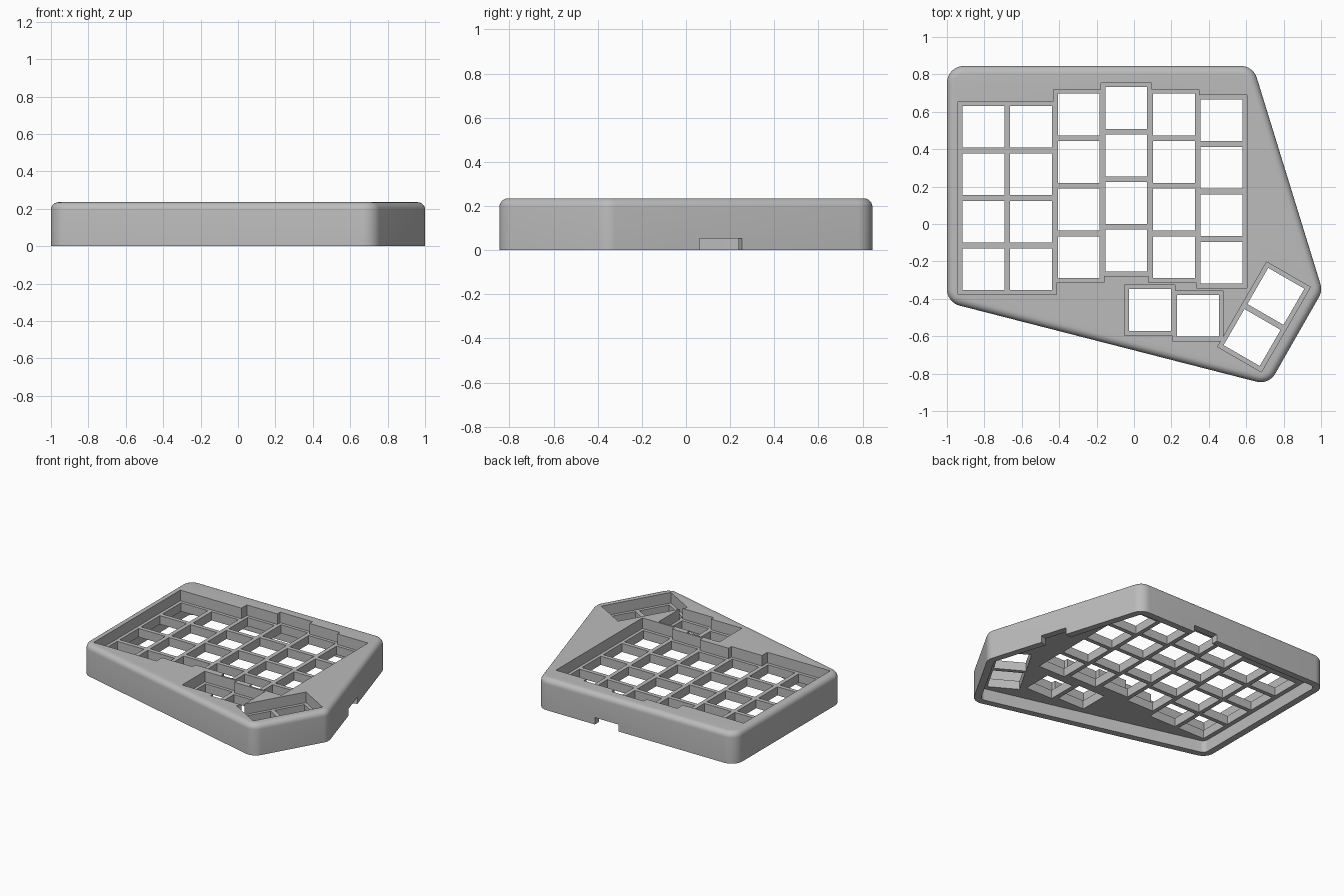
import bpy, bmesh, math
from mathutils import Vector, Matrix

if "Cube" in bpy.data.objects:
    bpy.data.objects.remove(bpy.data.objects["Cube"])

HEIGHT, PLATE_TOP, CEILING = 0.235, 0.155, 0.09
PITCH, HOLE, WELL = 0.254, 0.223, 0.27
CORNER, FILLET, WALL = 0.09, 0.04, 0.05

grey = bpy.data.materials.new("case_grey")
grey.use_nodes = True
grey.diffuse_color = (0.5, 0.5, 0.5, 1)
grey.node_tree.nodes["Principled BSDF"].inputs["Base Color"].default_value = (0.5, 0.5, 0.5, 1)

# Case outline, counter-clockwise
outline = [Vector(p) for p in ((-1, 0.845), (-1, -0.419), (0.721, -0.86), (1.008, -0.357), (0.637, 0.845))]


def ring(bm, inset, z):
    """Rounded outline moved inwards by inset, at height z."""
    verts = []
    for i, p in enumerate(outline):
        a = (outline[i - 1] - p).normalized()
        b = (outline[(i + 1) % len(outline)] - p).normalized()
        half = a.angle(b) / 2
        centre = p + (a + b).normalized() * CORNER / math.sin(half)
        mid = math.atan2(*reversed(-(a + b)))
        sweep = math.pi / 2 - half
        for k in range(9):
            t = mid + sweep * (k / 4 - 1)
            v = centre + (CORNER - inset) * Vector((math.cos(t), math.sin(t)))
            verts.append(bm.verts.new((v.x, v.y, z)))
    return verts


def finish(bm, name):
    bmesh.ops.recalc_face_normals(bm, faces=bm.faces)
    mesh = bpy.data.meshes.new(name)
    bm.to_mesh(mesh)
    bm.free()
    mesh.materials.append(grey)
    obj = bpy.data.objects.new(name, mesh)
    bpy.context.collection.objects.link(obj)
    return obj


def add_box(bm, x, y, sx, sy, z0, z1, angle=0):
    place = (Matrix.Translation((x, y, (z0 + z1) / 2)) @ Matrix.Rotation(angle, 4, 'Z')
             @ Matrix.Diagonal((sx, sy, z1 - z0, 1)))
    bmesh.ops.create_cube(bm, size=1, matrix=place)


def cut(target, bm):
    """Subtract the boxes in bm from the target."""
    cutter = finish(bm, "cutter")
    cutter.hide_render = True
    mod = target.modifiers.new("cut", 'BOOLEAN')
    mod.operation, mod.solver, mod.use_self = 'DIFFERENCE', 'EXACT', True
    mod.object = cutter
    bpy.context.view_layer.objects.active = target
    bpy.ops.object.modifier_apply(modifier=mod.name)
    bpy.data.objects.remove(cutter)


# Hollow shell: inner ceiling, wall, rounded top edge
bm = bmesh.new()
steps = [(WALL, CEILING), (WALL, 0), (0, 0)]
for k in range(7):
    t = math.pi / 2 * k / 6
    steps.append((FILLET * (1 - math.cos(t)), HEIGHT - FILLET * (1 - math.sin(t))))
rings = [ring(bm, *s) for s in steps]
for low, high in zip(rings, rings[1:]):
    n = len(low)
    for i in range(n):
        bm.faces.new((low[i], low[(i + 1) % n], high[(i + 1) % n], high[i]))
bm.faces.new(rings[0])
bm.faces.new(rings[-1])
case = finish(bm, "keyboard_case")

# Key groups: centre x, centre y, rows, angle
groups = [(-0.805 + 0.2546 * i, top - 1.5 * PITCH, 4, 0)
          for i, top in enumerate((0.52, 0.52, 0.585, 0.62, 0.585, 0.555))]
groups += [(0.085, -0.46, 1, 0), (0.342, -0.49, 1, 0), (0.695, -0.497, 2, -math.pi / 6)]

# Recessed wells, one cut for each group
for x, y, rows, angle in groups:
    bm = bmesh.new()
    add_box(bm, x, y, WELL, WELL + PITCH * (rows - 1), PLATE_TOP, HEIGHT + 0.1, angle)
    cut(case, bm)

# Square switch openings
bm = bmesh.new()
for x, y, rows, angle in groups:
    for r in range(rows):
        d = (r - (rows - 1) / 2) * PITCH
        add_box(bm, x - d * math.sin(angle), y + d * math.cos(angle), HOLE, HOLE, 0.02, 0.2, angle)
cut(case, bm)

# Cable slots in the right and back walls
bm = bmesh.new()
add_box(bm, 0.84, 0.155, 0.3, 0.2, -0.1, 0.052, math.atan(0.303))
add_box(bm, 0.07, 0.84, 0.2, 0.2, -0.1, 0.052)
cut(case, bm)

bpy.ops.object.select_all(action='DESELECT')
case.select_set(True)
bpy.context.view_layer.objects.active = case
bpy.ops.object.shade_smooth_by_angle(angle=math.radians(30))
